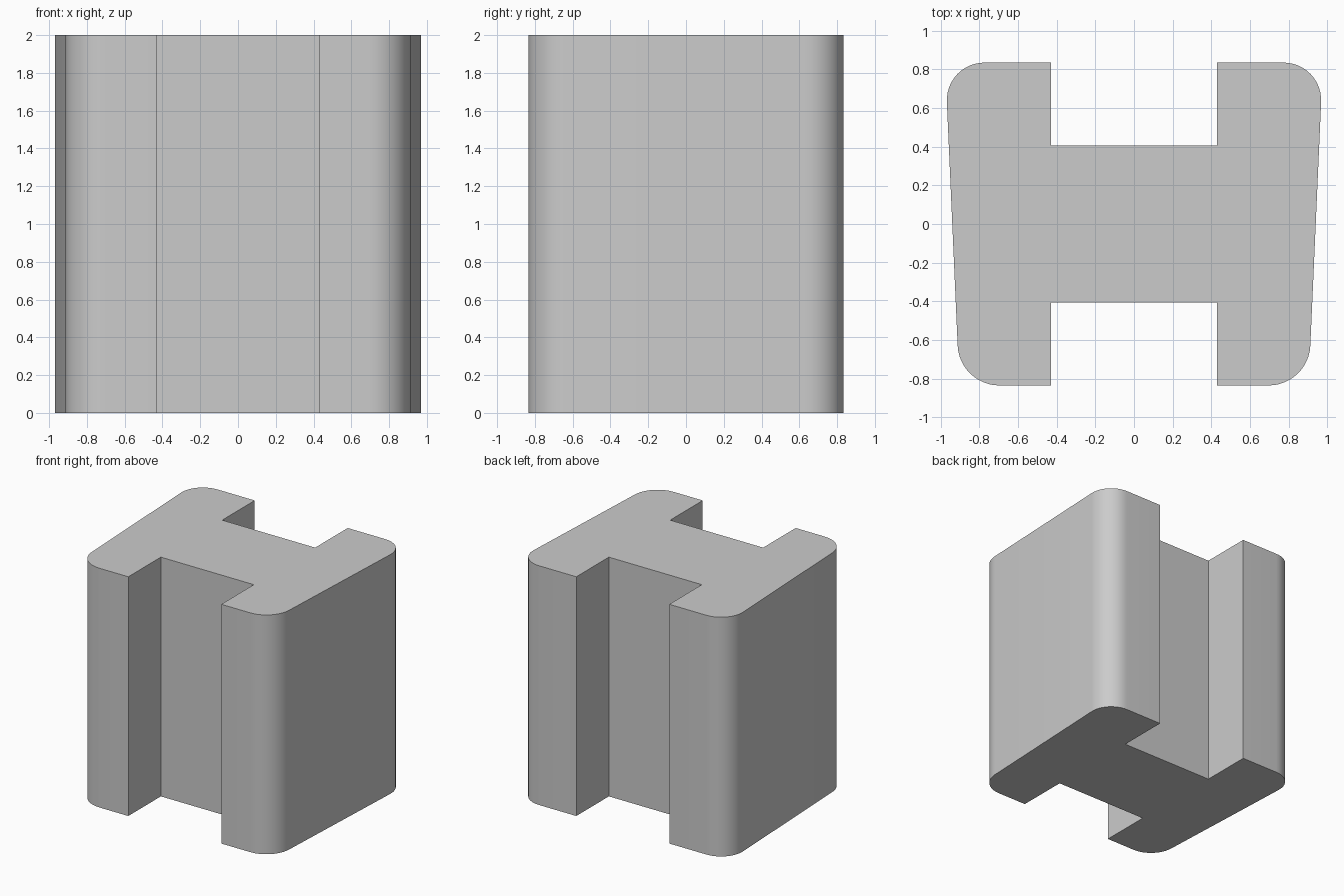
import bpy
import bmesh
import math

cube = bpy.data.objects.get("Cube")
if cube:
    bpy.data.objects.remove(cube, do_unlink=True)

HEIGHT = 2.0
HALF_DEPTH = 0.835
WEB_HALF_DEPTH = 0.405
SLOT_HALF_WIDTH = 0.43
FRONT_HALF_WIDTH = 0.903
BACK_HALF_WIDTH = 0.977
CORNER_RADIUS = 0.205

# Single plain grey
grey = bpy.data.materials.new("plain_grey")
grey.use_nodes = True
colour = (0.6, 0.6, 0.6, 1.0)
grey.diffuse_color = colour
grey.node_tree.nodes["Principled BSDF"].inputs["Base Color"].default_value = colour

# Right half of the H-shaped section, mirrored to the left
half = [
    (SLOT_HALF_WIDTH, -WEB_HALF_DEPTH),
    (SLOT_HALF_WIDTH, -HALF_DEPTH),
    (FRONT_HALF_WIDTH, -HALF_DEPTH),
    (BACK_HALF_WIDTH, HALF_DEPTH),
    (SLOT_HALF_WIDTH, HALF_DEPTH),
    (SLOT_HALF_WIDTH, WEB_HALF_DEPTH),
]
outline = half + [(-x, y) for x, y in reversed(half)]

# Extrude the section upwards
bm = bmesh.new()
base = bm.faces.new([bm.verts.new((x, y, 0)) for x, y in outline])
top = bmesh.ops.extrude_face_region(bm, geom=[base], use_keep_orig=True)
bmesh.ops.translate(bm, vec=(0, 0, HEIGHT),
                    verts=[g for g in top["geom"] if isinstance(g, bmesh.types.BMVert)])
bmesh.ops.recalc_face_normals(bm, faces=bm.faces[:])

# Round the four outer upright corners
corners = [e for e in bm.edges
           if abs(e.verts[0].co.z - e.verts[1].co.z) > 1
           and abs(e.verts[0].co.x) > FRONT_HALF_WIDTH - 0.01]
bmesh.ops.bevel(bm, geom=corners, offset=CORNER_RADIUS, offset_type='OFFSET',
                segments=12, profile=0.5, affect='EDGES')
bmesh.ops.recalc_face_normals(bm, faces=bm.faces[:])

mesh = bpy.data.meshes.new("slotted_block")
bm.to_mesh(mesh)
bm.free()
mesh.materials.append(grey)
block = bpy.data.objects.new("slotted_block", mesh)
bpy.context.collection.objects.link(block)

# Smooth corners, crisp edges
bpy.ops.object.select_all(action='DESELECT')
block.select_set(True)
bpy.context.view_layer.objects.active = block
bpy.ops.object.shade_smooth_by_angle(angle=math.radians(30))
